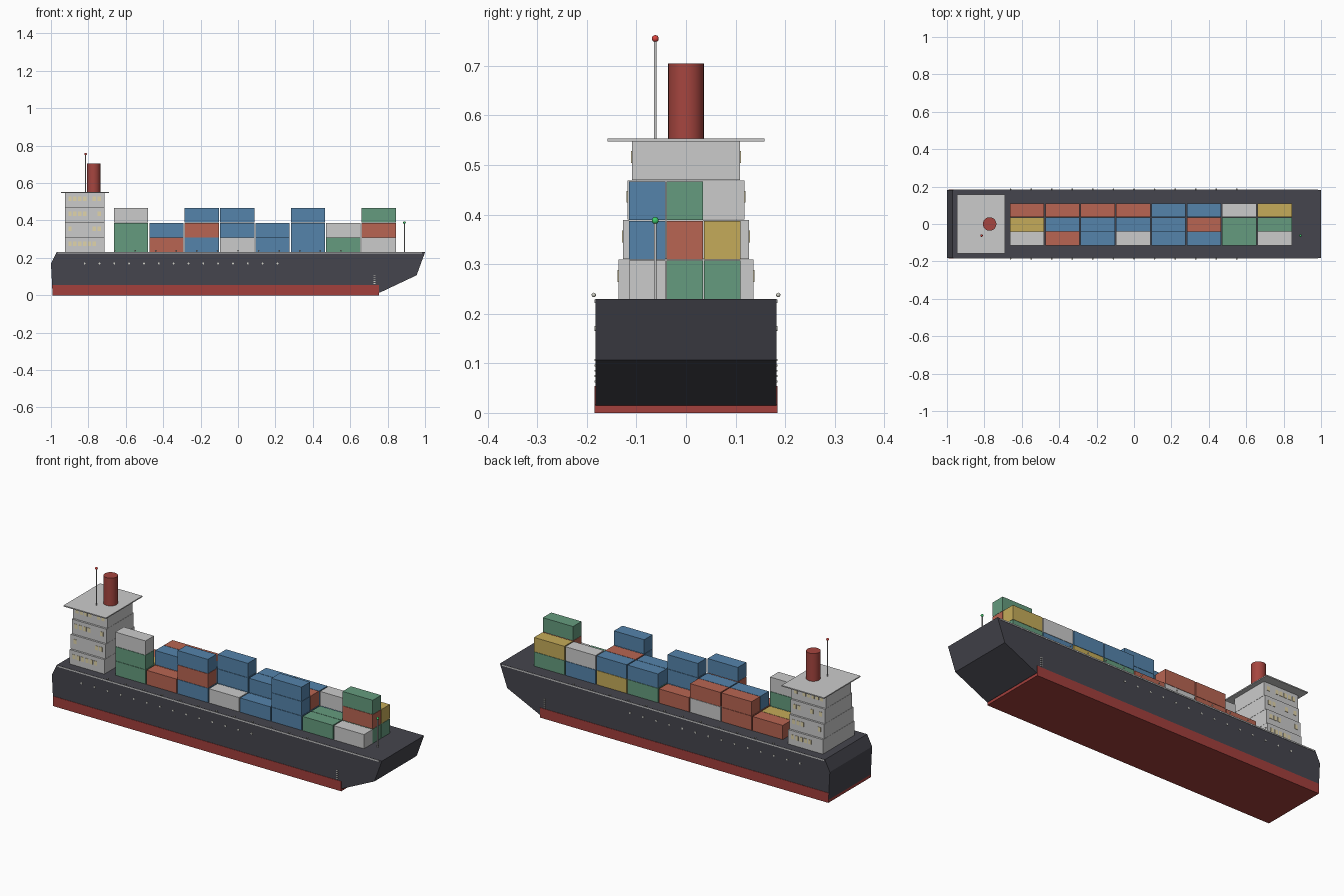
import bpy, bmesh, math, random
from mathutils import Matrix, Vector

if "Cube" in bpy.data.objects:
    bpy.data.objects.remove(bpy.data.objects["Cube"])

random.seed(4)


def mat(name, rgb):
    m = bpy.data.materials.new(name)
    m.diffuse_color = (*rgb, 1)
    m.use_nodes = True
    m.node_tree.nodes["Principled BSDF"].inputs["Base Color"].default_value = m.diffuse_color
    return m


HULL = mat("hull_dark", (0.06, 0.06, 0.075))
KEEL = mat("bottom_red", (0.36, 0.05, 0.045))
FUNNEL = mat("funnel_red", (0.38, 0.06, 0.05))
LIT = mat("window_yellow", (0.75, 0.66, 0.4))
LAMP_RED = mat("lamp_red", (0.7, 0.06, 0.05))
LAMP_GREEN = mat("lamp_green", (0.05, 0.6, 0.15))
PALE = mat("pale_fitting", (0.65, 0.65, 0.58))
PAINT = {
    "b": mat("container_blue", (0.09, 0.23, 0.41)),
    "r": mat("container_red", (0.48, 0.13, 0.085)),
    "g": mat("container_green", (0.13, 0.33, 0.21)),
    "y": mat("container_yellow", (0.56, 0.41, 0.1)),
    "w": None,
}


def finish(bm, name, material=None, smooth=False):
    me = bpy.data.meshes.new(name)
    bmesh.ops.recalc_face_normals(bm, faces=bm.faces)
    bm.to_mesh(me)
    bm.free()
    ob = bpy.data.objects.new(name, me)
    bpy.context.collection.objects.link(ob)
    if material:
        me.materials.append(material)
    if smooth:
        bpy.ops.object.select_all(action='DESELECT')
        ob.select_set(True)
        bpy.context.view_layer.objects.active = ob
        bpy.ops.object.shade_smooth_by_angle(angle=math.radians(40))
    return ob


def add_box(bm, x0, x1, y0, y1, z0, z1):
    c = Vector(((x0 + x1) / 2, (y0 + y1) / 2, (z0 + z1) / 2))
    bmesh.ops.create_cube(bm, size=1, matrix=Matrix.Translation(c)
                          @ Matrix.Diagonal((x1 - x0, y1 - y0, z1 - z0, 1)))


def box(name, *dims, material=None):
    bm = bmesh.new()
    add_box(bm, *dims)
    return finish(bm, name, material)


def cylinder(name, x, y, z0, z1, r, material=None, seg=32):
    bm = bmesh.new()
    bmesh.ops.create_cone(bm, cap_ends=True, segments=seg, radius1=r, radius2=r, depth=z1 - z0,
                          matrix=Matrix.Translation((x, y, (z0 + z1) / 2)))
    return finish(bm, name, material, True)


def add_ball(bm, x, y, z, r, u=16, v=10):
    bmesh.ops.create_uvsphere(bm, u_segments=u, v_segments=v, radius=r,
                              matrix=Matrix.Translation((x, y, z)))


def ball(name, x, y, z, r, material):
    bm = bmesh.new()
    add_ball(bm, x, y, z, r)
    return finish(bm, name, material, True)


# Hull: side profile extruded across the beam
W = 0.183
profile = [(-0.992, 0.015), (-1, 0.17), (-0.97, 0.23), (1, 0.23), (0.955, 0.107), (0.76, 0.015)]
bm = bmesh.new()
face = bm.faces.new([bm.verts.new((x, -W, z)) for x, z in profile])
ext = bmesh.ops.extrude_face_region(bm, geom=[face])
bmesh.ops.translate(bm, vec=(0, 2 * W, 0),
                    verts=[v for v in ext["geom"] if isinstance(v, bmesh.types.BMVert)])
finish(bm, "hull", HULL)
box("red_bottom", -0.992, 0.755, -0.185, 0.185, 0, 0.054, material=KEEL)

# Deck edge strips on both sides
bm = bmesh.new()
for s in (-1, 1):
    add_box(bm, -0.965, 0.985, s * 0.183 - 0.002, s * 0.183 + 0.002, 0.222, 0.229)
finish(bm, "deck_edge_strips")

# Portholes, deck edge lamps and waterline ticks
ports, lamps, ticks = bmesh.new(), bmesh.new(), bmesh.new()
for s in (-1, 1):
    for i in range(14):
        bmesh.ops.create_cone(ports, cap_ends=True, segments=12, radius1=0.005, radius2=0.005, depth=0.004,
                              matrix=Matrix.Translation((-0.82 + i * 0.0793, s * W, 0.17))
                              @ Matrix.Rotation(math.pi / 2, 4, 'X'))
    for i in range(12):
        add_ball(lamps, -0.66 + i * 0.11, s * 0.186, 0.238, 0.0045, 10, 6)
    for i in range(5):
        add_box(ticks, 0.724, 0.734, s * W - 0.002, s * W + 0.002, 0.061 + i * 0.011, 0.065 + i * 0.011)
finish(ports, "portholes", PALE)
finish(lamps, "deck_lamps", PALE, True)
finish(ticks, "waterline_ticks", PALE)

# Accommodation block: four decks narrowing upward, lit windows each side
windows = bmesh.new()
for d in range(4):
    hw = 0.136 - 0.009 * d
    z = 0.23 + 0.08 * d
    box(f"cabin_deck_{d + 1}", -0.925, -0.715, -hw, hw, z, z + 0.079)
    for s in (-1, 1):
        for i in range(7):
            if random.random() < 0.7:
                x = -0.898 + i * 0.026
                add_box(windows, x - 0.009, x + 0.009, s * hw - 0.002, s * hw + 0.002, z + 0.034, z + 0.058)
finish(windows, "cabin_windows", LIT)
box("bridge_roof", -0.947, -0.69, -0.158, 0.158, 0.547, 0.553)

# Funnel and masts
cylinder("funnel", -0.772, 0, 0.55, 0.705, 0.036, FUNNEL)
cylinder("rear_mast", -0.815, -0.062, 0.55, 0.755, 0.003, seg=12)
ball("rear_mast_lamp", -0.815, -0.062, 0.755, 0.007, LAMP_RED)
cylinder("fore_mast", 0.89, -0.062, 0.23, 0.388, 0.003, seg=12)
ball("fore_mast_lamp", 0.89, -0.062, 0.388, 0.007, LAMP_GREEN)

# Container stacks: one string per bay, colours from deck upward
stacks = [
    ["ggw", "r", "brb", "w", "b", "bbb", "g", "w"],
    ["y", "rb", "gb", "bbb", "bb", "br", "g", "grg"],
    ["r", "rr", "wr", "r", "gb", "yb", "bw", "gy"],
]
for row, bays in enumerate(stacks):
    y = -0.078 + row * 0.0757
    for bay, tiers in enumerate(bays):
        x = -0.572 + bay * 0.1892
        for t, c in enumerate(tiers):
            z = 0.23 + t * 0.0793
            box(f"container_{row + 1}_{bay + 1}_{t + 1}", x - 0.0915, x + 0.0915,
                y - 0.0367, y + 0.0367, z, z + 0.0778, material=PAINT[c])
